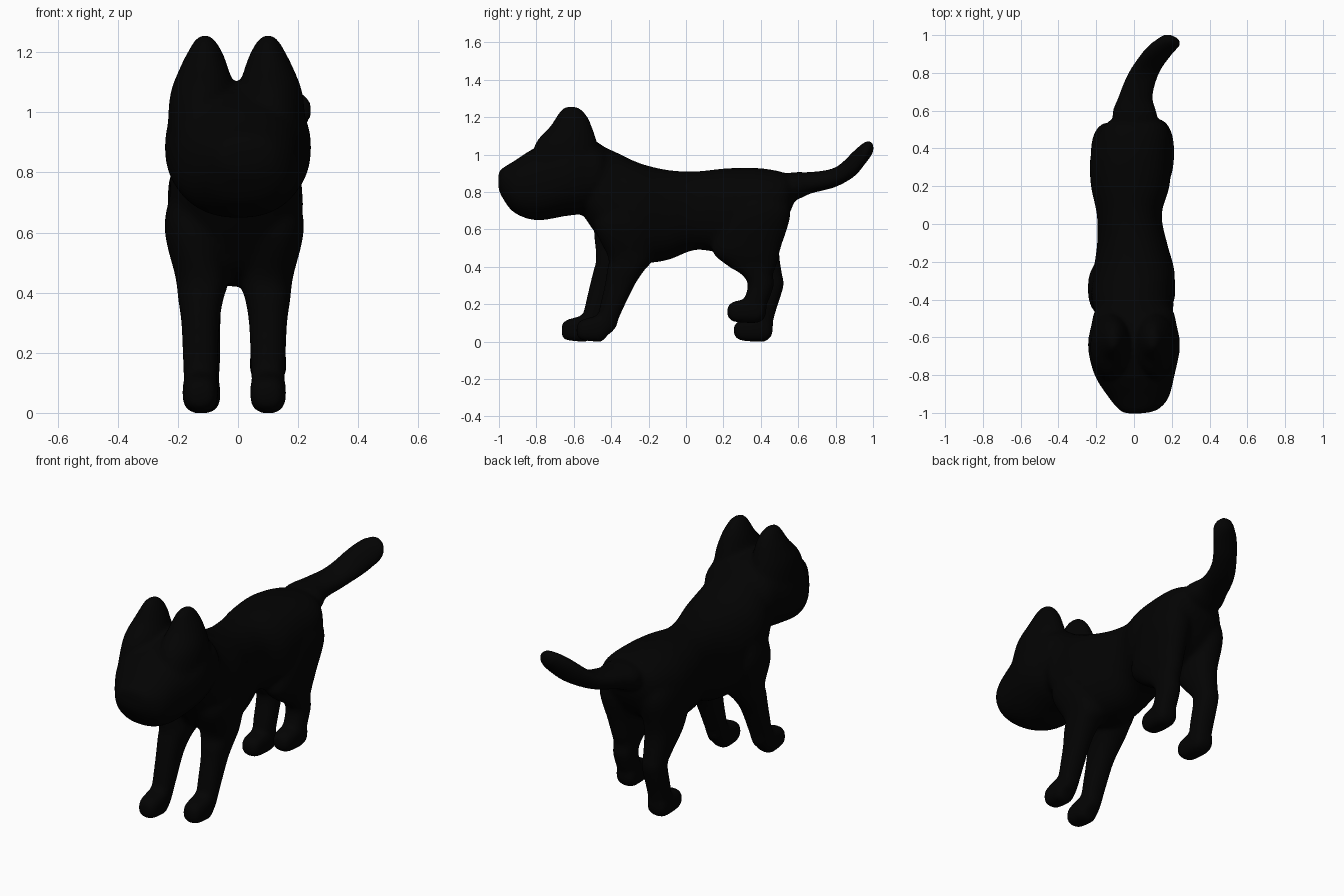
import bpy, bmesh, math
from mathutils import Vector

cube = bpy.data.objects.get("Cube")
if cube:
    bpy.data.objects.remove(cube, do_unlink=True)

fur = bpy.data.materials.new("black_fur")
fur.use_nodes = True
BLACK = (0.0008, 0.0008, 0.0008, 1)
fur.diffuse_color = BLACK
fur.node_tree.nodes["Principled BSDF"].inputs["Base Color"].default_value = BLACK
fur.node_tree.nodes["Principled BSDF"].inputs["Roughness"].default_value = 0.9
SIDES, STEPS = 28, 5
parts = []


def smooth_rows(rows):
    """Catmull-Rom interpolation between the given sections."""
    pts = [Vector(r) for r in rows]
    pts = [pts[0]] + pts + [pts[-1]]
    out = []
    for p, q, r, s in zip(pts, pts[1:], pts[2:], pts[3:]):
        for k in range(STEPS):
            t = k / STEPS
            out.append(0.5 * (2 * q + (r - p) * t + (2 * p - 5 * q + 4 * r - s) * t ** 2
                              + (3 * q - p - 3 * r + s) * t ** 3))
    return out + [pts[-1]]


def loft(name, axis, rows, power=2.3):
    """Skin rounded sections (position, x, other centre, x radius, other radius)."""
    bm = bmesh.new()
    rings = []
    for t, a, b, ra, rb in smooth_rows(rows):
        ring = []
        for i in range(SIDES):
            ang = math.tau * i / SIDES
            c, s = math.cos(ang), math.sin(ang)
            u = a + max(ra, 0.002) * math.copysign(abs(c) ** (2 / power), c)
            v = b + max(rb, 0.002) * math.copysign(abs(s) ** (2 / power), s)
            ring.append(bm.verts.new((u, t, v) if axis == "Y" else (u, v, t)))
        rings.append(ring)
    for lo, hi in zip(rings, rings[1:]):
        for i in range(SIDES):
            j = (i + 1) % SIDES
            bm.faces.new((lo[i], lo[j], hi[j], hi[i]))
    bm.faces.new(rings[0])
    bm.faces.new(rings[-1])
    bmesh.ops.recalc_face_normals(bm, faces=bm.faces)
    mesh = bpy.data.meshes.new(name)
    bm.to_mesh(mesh)
    bm.free()
    mesh.materials.append(fur)
    ob = bpy.data.objects.new(name, mesh)
    bpy.context.collection.objects.link(ob)
    # The part stays selectable by name after joining
    ob.vertex_groups.new(name=name).add(range(len(mesh.vertices)), 1, "REPLACE")
    parts.append(ob)


def side_loft(name, spans, power=2.3):
    """Loft along y from (y, x, bottom, top, half width)."""
    loft(name, "Y", [(y, x, (lo + hi) / 2, w, (hi - lo) / 2)
                     for y, x, lo, hi, w in spans], power)


# Torso, from neck to rump
side_loft("torso", [
    (-.58, 0, .72, 1.0, .15), (-.47, 0, .56, 1.045, .205), (-.38, -.01, .46, 1.015, .218),
    (-.25, 0, .42, .955, .215), (-.1, -.01, .435, .918, .185), (.05, -.025, .49, .91, .172),
    (.2, -.02, .475, .925, .208), (.35, -.017, .5, .93, .215), (.48, 0, .58, .915, .19),
    (.55, .01, .68, .89, .135), (.58, .01, .75, .86, .06)])

# Head with a blunt muzzle
side_loft("head", [
    (-1.003, 0, .82, .9, .04), (-.985, .022, .775, .925, .1), (-.92, .025, .69, .965, .158),
    (-.8, .003, .648, 1.04, .212), (-.65, 0, .67, 1.095, .244), (-.53, 0, .69, 1.09, .225),
    (-.45, 0, .75, 1.05, .2), (-.4, 0, .82, .99, .11)], 2.3)

# Ears
for side, x in (("left", .1), ("right", -.11)):
    out = math.copysign(1, x)
    loft(side + "_ear", "Z", [
        (.93, x + .035 * out, -.65, .09, .19), (1.06, x + .01 * out, -.64, .106, .165),
        (1.15, x + .003 * out, -.615, .08, .112), (1.2, x, -.61, .058, .085),
        (1.24, x, -.612, .034, .056), (1.259, x, -.615, .01, .025)], 1.9)

# Front legs, the right one stepping forward
for side, x, step in (("left", .1, .08), ("right", -.125, 0)):
    out = math.copysign(1, x)
    loft(side + "_front_leg", "Z", [
        (.82, x + .02 * out, -.34, .05, .08), (.63, x + .025 * out, -.34, .095, .15),
        (.45, x - .005 * out, -.36 + step * .8, .088, .12),
        (.38, x - .001 * out, -.395 + step * .9, .076, .1),
        (.3, x, -.435 + step, .064, .08),
        (.16, x, -.485 + step, .058, .062), (.05, x, -.52 + step, .052, .05)])
    side_loft(side + "_front_paw", [
        (y + step, x, lo, hi, w) for y, lo, hi, w in
        ((-.665, .03, .09, .03), (-.64, .008, .115, .052), (-.57, .0, .135, .06),
         (-.53, .0, .15, .058), (-.485, .05, .16, .05), (-.447, .085, .14, .03))], 2.8)

# Hind legs, the left one lifted
loft("left_hind_leg", "Z", [
    (.85, .095, .37, .06, .12), (.7, .112, .385, .1, .175), (.5, .105, .322, .088, .185),
    (.41, .1, .35, .07, .135), (.36, .1, .38, .064, .085), (.3, .1, .4, .06, .07),
    (.2, .1, .368, .057, .065), (.13, .1, .34, .045, .045)])
loft("right_hind_leg", "Z", [
    (.85, -.12, .36, .06, .12), (.7, -.128, .37, .1, .17), (.5, -.125, .37, .085, .13),
    (.36, -.122, .432, .066, .082), (.3, -.12, .453, .062, .07), (.15, -.12, .415, .06, .062),
    (.04, -.12, .4, .052, .05)])
for side, x, shift, lift in (("left", .1, -.035, .1), ("right", -.12, 0, 0)):
    side_loft(side + "_hind_paw", [
        (y + shift, x, lo + lift, hi + lift, w) for y, lo, hi, w in
        ((.255, .035, .085, .03), (.285, .008, .112, .053), (.35, .0, .125, .061),
         (.42, .0, .13, .06), (.45, .02, .12, .05), (.465, .05, .1, .02))], 2.8)

# Tail, curving up and to the left
side_loft("tail", [
    (.45, 0, .79, .88, .06), (.57, .003, .755, .905, .118), (.67, .007, .792, .907, .092),
    (.8, .052, .826, .932, .083), (.9, .12, .882, 1.022, .083), (.95, .165, .94, 1.064, .083),
    (.985, .18, .985, 1.074, .05), (1.004, .175, 1.015, 1.055, .018)], 2.2)

# Fuse every part into one soft skin
for ob in parts:
    ob.select_set(True)
bpy.context.view_layer.objects.active = parts[0]
bpy.ops.object.join()
cat = bpy.context.view_layer.objects.active
cat.name = cat.data.name = "cat_body"
skin = cat.modifiers.new("fused_skin", "REMESH")
skin.mode = "VOXEL"
skin.voxel_size = 0.012
skin.use_smooth_shade = True
soft = cat.modifiers.new("soft_creases", "SMOOTH")
soft.factor = 0.5
soft.iterations = 12
